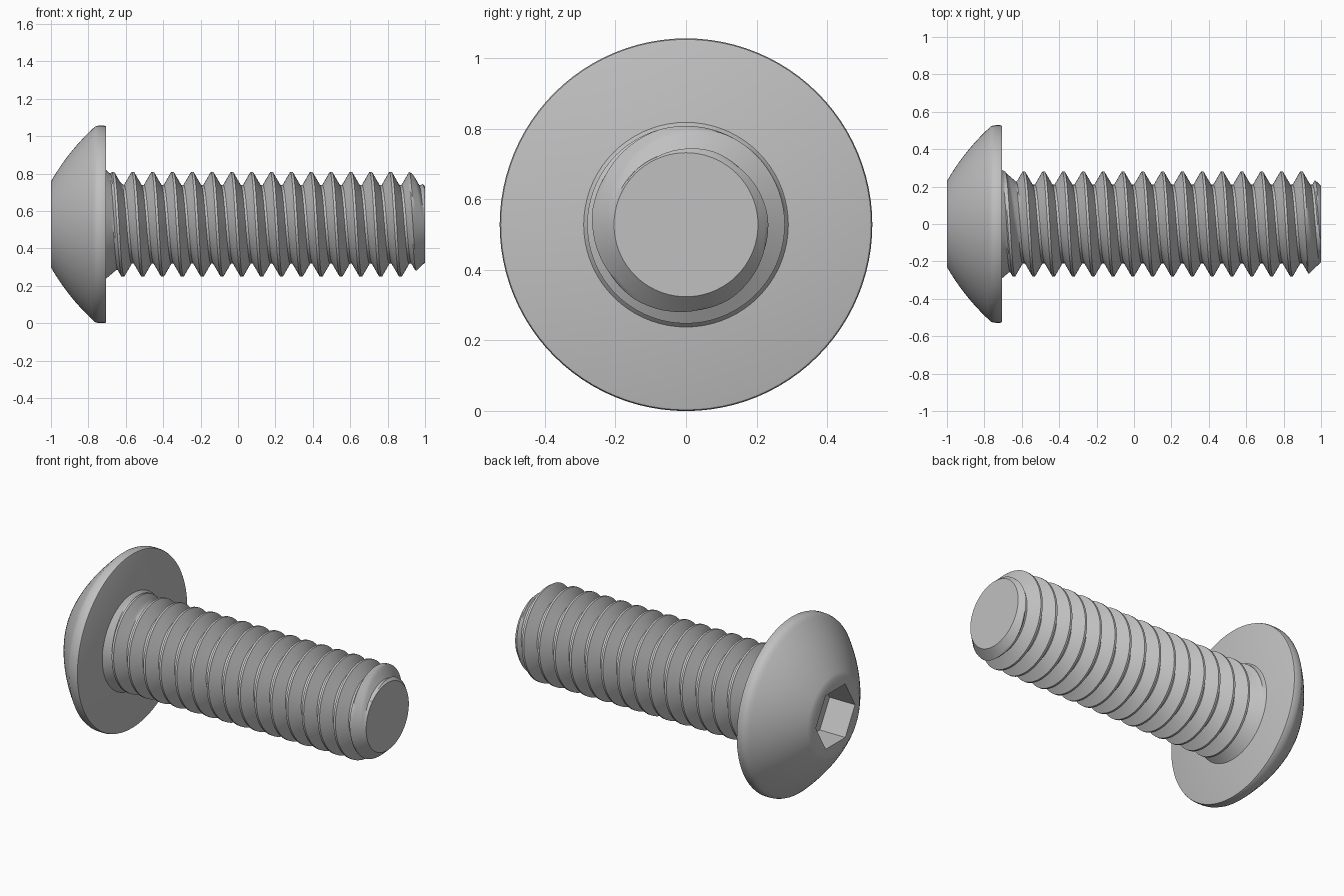
import bpy, bmesh, math
from mathutils import Vector

cube = bpy.data.objects.get("Cube")
if cube:
    bpy.data.objects.remove(cube, do_unlink=True)

AXIS_Z = 0.528          # height of the screw axis
HEAD_R = 0.528
SEAT_X = -0.705         # underside of the head
PITCH = 0.106
ROOT_R, CREST_R = 0.21, 0.28

steel = bpy.data.materials.new("steel grey")
steel.use_nodes = True
steel.diffuse_color = (0.53, 0.53, 0.53, 1)
steel.node_tree.nodes["Principled BSDF"].inputs["Base Color"].default_value = (0.53, 0.53, 0.53, 1)


def sweep(name, rows, segments):
    """Skin rows of (x, radius) functions of the turn fraction around the x axis."""
    bm = bmesh.new()
    grid = []
    for row in rows:
        ring = []
        for j in range(segments + 1):
            t = j / segments
            x, r = row(t)
            a = math.tau * t
            ring.append(bm.verts.new(Vector((x, r * math.cos(a), AXIS_Z + r * math.sin(a)))))
        grid.append(ring)
    for lower, upper in zip(grid, grid[1:]):
        for j in range(segments):
            bm.faces.new((lower[j], lower[j + 1], upper[j + 1], upper[j]))
    bmesh.ops.remove_doubles(bm, verts=bm.verts, dist=0.0001)
    bmesh.ops.recalc_face_normals(bm, faces=bm.faces)
    mesh = bpy.data.meshes.new(name)
    bm.to_mesh(mesh)
    bm.free()
    mesh.materials.append(steel)
    obj = bpy.data.objects.new(name, mesh)
    bpy.context.collection.objects.link(obj)
    bpy.ops.object.select_all(action='DESELECT')
    obj.select_set(True)
    bpy.context.view_layer.objects.active = obj
    bpy.ops.object.shade_smooth_by_angle(angle=math.radians(35))
    return obj


def circle(x, r):
    return lambda t: (x, r)


def hexagon(x, corner_r):
    def row(t):
        a = (math.tau * t) % (math.pi / 3) - math.pi / 6
        return x, corner_r * math.cos(math.pi / 6) / math.cos(a)
    return row


# Button head with hexagonal socket: floor, walls, flat face, dome, rim, seat
head = [circle(-0.83, 0), hexagon(-0.83, 0.187), hexagon(-1, 0.187)]
start, end = math.radians(31), math.radians(49)
dome_r = (0.522 - 0.23) / (math.sin(end) - math.sin(start))
dome_scale = 0.235 / (dome_r * (math.cos(start) - math.cos(end)))
for i in range(17):
    a = start + (end - start) * i / 16
    head.append(circle(-1 + dome_scale * dome_r * (math.cos(start) - math.cos(a)),
                       0.23 + dome_r * (math.sin(a) - math.sin(start))))
head += [circle(-0.752, HEAD_R - 0.001), circle(-0.74, HEAD_R),
         circle(-0.715, HEAD_R), circle(-0.707, HEAD_R - 0.003),
         circle(SEAT_X, HEAD_R - 0.008), circle(SEAT_X, 0)]
sweep("button_head", head, 96)


# Threaded shank: helical ridge, flared under the head, chamfered at the tip
def thread_row(turn, u):
    def row(t):
        x = -0.589 + PITCH * (turn + u + t)
        x = min(max(x, SEAT_X), 1.0)
        phase = ((x + 0.589) / PITCH - t + 0.5) % 1 - 0.5
        k = min(max((abs(phase) - 0.06) / 0.38, 0), 1)
        r = CREST_R + (ROOT_R - CREST_R) * k
        r = max(r, 0.29 - 0.85 * (x - SEAT_X))
        return x, min(r, 0.29 if x < 0 else 0.204 + 0.95 * (1 - x))
    return row


flank = [0.06 + 0.38 * i / 6 for i in range(7)]
steps = flank + [1 - u for u in reversed(flank)]
shank = [circle(SEAT_X - 0.02, 0)]
shank += [thread_row(turn, u) for turn in range(-3, 17) for u in steps]
shank.append(circle(1.0, 0))
sweep("threaded_shank", shank, 72)
